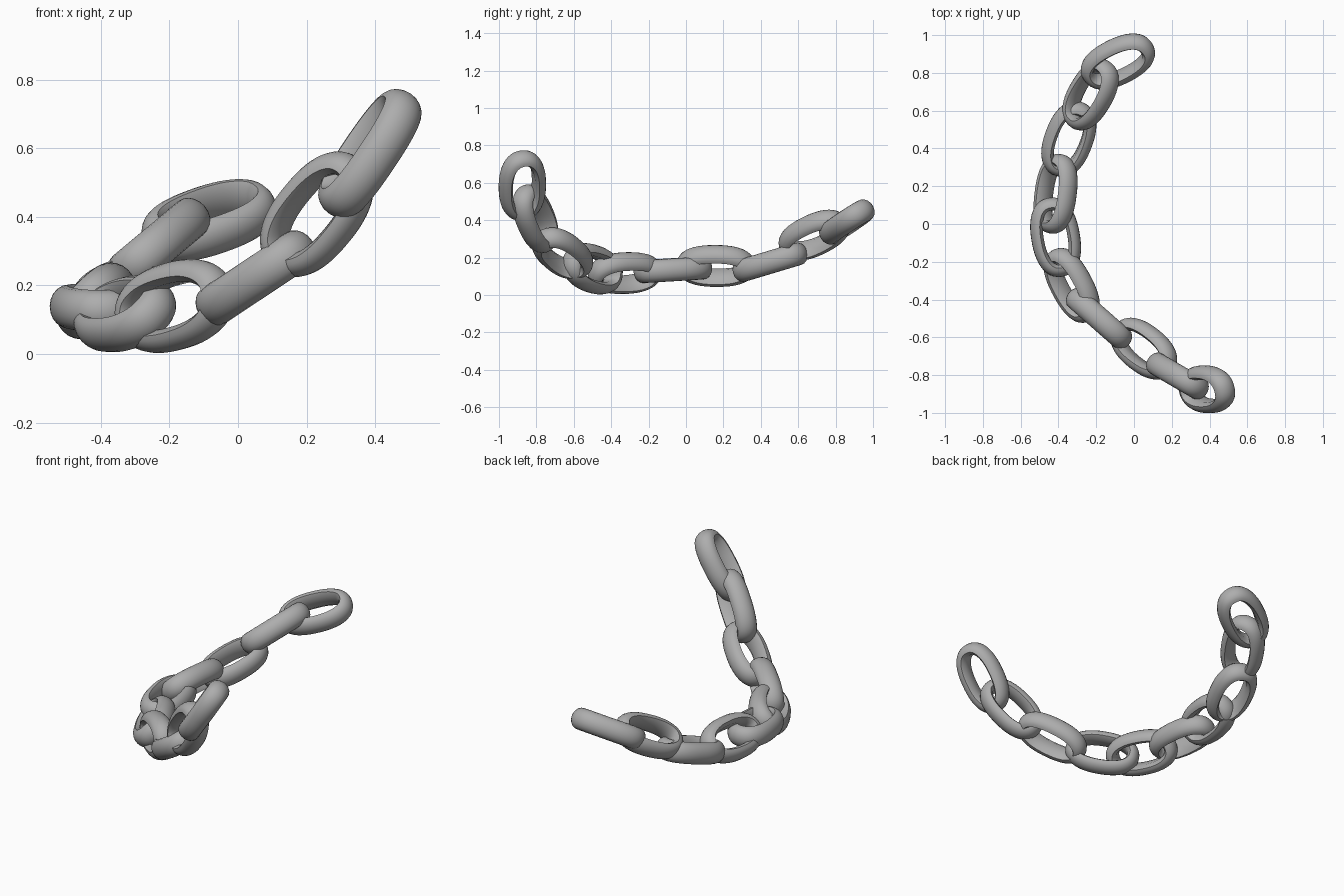
import bpy, bmesh, math
from mathutils import Vector, Matrix

old = bpy.data.objects.get("Cube")
if old:
    bpy.data.objects.remove(old, do_unlink=True)

# Plain grey metal
steel = bpy.data.materials.new("grey_steel")
steel.use_nodes = True
GREY = (0.42, 0.42, 0.42, 1)
steel.diffuse_color = GREY
bsdf = next(n for n in steel.node_tree.nodes if n.type == 'BSDF_PRINCIPLED')
bsdf.inputs["Base Color"].default_value = GREY

HALF_LONG, HALF_WIDE = 0.178, 0.095   # centreline of one link
STEPS = 56


def section():
    """Flat inner band, chamfered rims and a rounded outside (radial, axial)."""
    pts = [(-0.032, -0.036), (-0.032, 0.036)]
    for i in range(11):
        a = math.pi * i / 10
        pts.append((-0.016 + 0.05 * math.sin(a), 0.061 * math.cos(a)))
    return pts


def centreline(t):
    """Oval with slightly straightened sides."""
    def power(v):
        return math.copysign(abs(v) ** 0.86, v)
    return Vector((HALF_LONG * power(math.cos(t)), HALF_WIDE * power(math.sin(t)), 0))


def link_mesh():
    bm = bmesh.new()
    rings = []
    for i in range(STEPS):
        t = math.tau * (i + 0.5) / STEPS
        p = centreline(t)
        tangent = (centreline(t + 0.03) - centreline(t - 0.03)).normalized()
        out = Vector((tangent.y, -tangent.x, 0))
        rings.append([bm.verts.new(p + out * r + Vector((0, 0, h))) for r, h in section()])
    count = len(rings[0])
    for i in range(STEPS):
        a, b = rings[i], rings[(i + 1) % STEPS]
        for j in range(count):
            k = (j + 1) % count
            bm.faces.new((a[j], a[k], b[k], b[j]))
    bmesh.ops.recalc_face_normals(bm, faces=bm.faces)
    mesh = bpy.data.meshes.new("chain_link")
    bm.to_mesh(mesh)
    bm.free()
    mesh.materials.append(steel)
    return mesh


# Each link: centre, long direction, facing direction of the opening
LINKS = [
    ((-.085, .86, .39), (.82, .42, .3), (-.04, -.52, .85)),
    ((-.23, .685, .32), (-.48, -.78, -.4), (-.64, 0, .77)),
    ((-.345, .45, .175), (-.33, -.9, -.27), (0, -.28, .96)),
    ((-.415, .16, .155), (-.13, -.99, 0), (-.7, .1, .7)),
    ((-.415, -.07, .135), (.17, -.98, -.06), (0, 0, 1)),
    ((-.33, -.325, .117), (.47, -.88, 0), (-.62, -.33, .7)),
    ((-.185, -.5, .14), (.73, -.64, .21), (.66, .75, 0)),
    ((.052, -.66, .222), (.71, -.53, .47), (-.55, 0, .83)),
    ((.23, -.805, .408), (.6, -.35, .72), (.5, .86, 0)),
    ((.385, -.875, .585), (.56, 0, .83), (-.8, -.28, .54)),
]

for i, (centre, along, facing) in enumerate(LINKS):
    d = Vector(along).normalized()
    n = Vector(facing)
    n = (n - d * n.dot(d)).normalized()
    frame = Matrix((d, n.cross(d), n)).transposed().to_4x4()
    ob = bpy.data.objects.new(f"chain_link_{i + 1}", link_mesh())
    bpy.context.collection.objects.link(ob)
    ob.matrix_world = Matrix.Translation(centre) @ frame
    bpy.ops.object.select_all(action='DESELECT')
    ob.select_set(True)
    bpy.context.view_layer.objects.active = ob
    bpy.ops.object.shade_smooth_by_angle(angle=math.radians(35))
